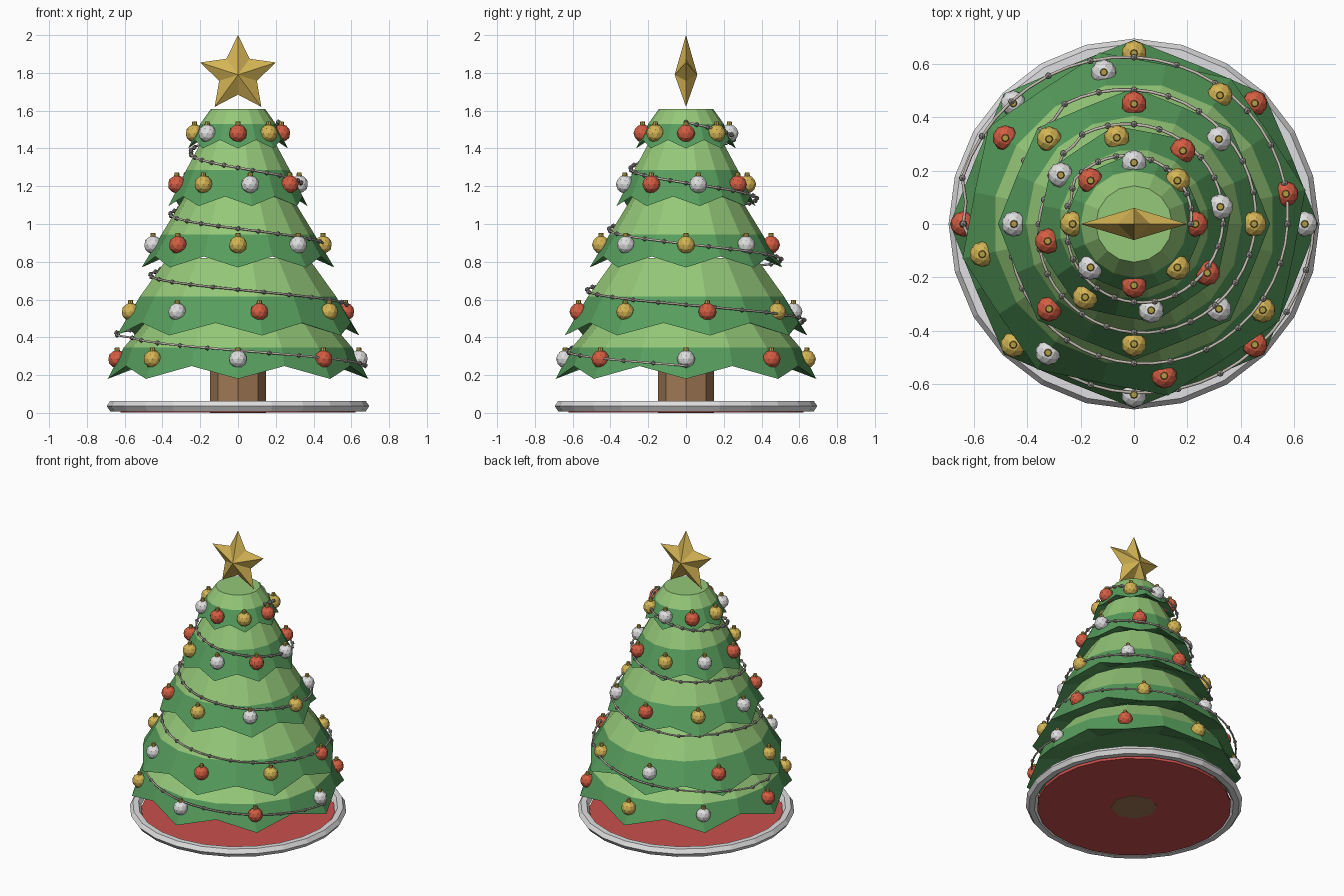
import bpy, bmesh
from math import sin, cos, pi, radians
from mathutils import Matrix, Vector

if "Cube" in bpy.data.objects:
    bpy.data.objects.remove(bpy.data.objects["Cube"])


def material(name, r, g, b):
    m = bpy.data.materials.new(name)
    m.use_nodes = True
    m.diffuse_color = (r, g, b, 1)
    m.node_tree.nodes["Principled BSDF"].inputs["Base Color"].default_value = (r, g, b, 1)
    return m


LIGHT = material("light green", .30, .58, .19)
DARK = material("dark green", .095, .34, .11)
GOLD = material("gold", .66, .46, .09)
RED = material("ornament red", .66, .11, .055)
CLOTH = material("skirt red", .58, .08, .075)
WHITE = material("white", .74, .74, .75)
BROWN = material("bark brown", .35, .19, .09)
WIRE = material("garland wire", .55, .50, .44)
BEAD = material("garland bead", .36, .34, .31)
CAP = material("cap gold", .46, .34, .06)


def finish(bm, name, *mats, recalc=True):
    if recalc:
        bmesh.ops.recalc_face_normals(bm, faces=bm.faces)
    me = bpy.data.meshes.new(name)
    bm.to_mesh(me)
    bm.free()
    for m in mats:
        me.materials.append(m)
    ob = bpy.data.objects.new(name, me)
    bpy.context.collection.objects.link(ob)
    return ob


def polar(r, a, z):
    return Vector((r * cos(a), r * sin(a), z))


def bridge(bm, lower, upper, index=0):
    n = len(lower)
    for i in range(n):
        j = (i + 1) % n
        f = bm.faces.new((lower[i], lower[j], upper[j], upper[i]))
        f.material_index = index


# Branch tiers: (radius, height) of leaf tips, colour change and top
TIERS = [
    ((.69, .18), (.605, .345), (.49, .48)),
    ((.655, .41), (.53, .615), (.38, .82)),
    ((.51, .77), (.405, .945), (.28, 1.15)),
    ((.375, 1.095), (.28, 1.285), (.19, 1.45)),
    ((.265, 1.40), (.20, 1.53), (.143, 1.61)),
]
SIDES = 16


def twist(tier):
    return radians(11.25) * (tier % 2)


def build_tier(t):
    (r0, z0), (r1, z1), (r2, z2) = TIERS[t]
    drop = .03 + .055 * r0
    bm = bmesh.new()

    def ring(r, z, zig=0):
        verts = []
        for i in range(SIDES):
            valley = zig * (i % 2)
            a = twist(t) + 2 * pi * i / SIDES
            verts.append(bm.verts.new(polar(r * (1 - .07 * valley), a, z + drop * valley)))
        return verts

    inner = ring(r0 * .72, z0 + drop * 1.3)
    rim = ring(r0, z0, 1)
    mid, top = ring(r1, z1), ring(r2, z2)
    bridge(bm, inner, rim, 1)
    bridge(bm, rim, mid, 1)
    bridge(bm, mid, top, 0)
    bm.faces.new(top)
    bm.faces.new(inner).material_index = 1
    finish(bm, f"branch_tier_{t + 1}", LIGHT, DARK)


for t in range(len(TIERS)):
    build_tier(t)

# Baubles: eight per tier, colours cycling, each with a small cap
BAUBLES = [(.64, .285), (.58, .535), (.45, .89), (.33, 1.21), (.23, 1.48)]
COLOURS = [WHITE, RED, GOLD]
for t, (r, z) in enumerate(BAUBLES):
    for k in range(8):
        p = polar(r, twist(t) + k * pi / 4, z)
        bm = bmesh.new()
        bmesh.ops.create_icosphere(bm, subdivisions=2, radius=.048, matrix=Matrix.Translation(p))
        body = set(bm.faces)
        bmesh.ops.create_cone(bm, cap_ends=True, segments=8, radius1=.015, radius2=.012, depth=.02,
                              matrix=Matrix.Translation(p + Vector((0, 0, .052))))
        for f in bm.faces:
            f.material_index = 0 if f in body else 1
        finish(bm, f"bauble_{t + 1}_{k + 1}", COLOURS[(t + k) % 3], CAP)


# Garland: four descending turns resting on the tier surfaces
def surface(z):
    best = 0
    for tier in TIERS:
        for (ra, za), (rb, zb) in zip(tier, tier[1:]):
            if za <= z <= zb:
                best = max(best, ra + (rb - ra) * (z - za) / (zb - za))
    return best


def garland(u):
    z = 1.54 - 1.29 * u
    r = sum(surface(z + d) for d in (-.012, 0, .012)) / 3
    return polar(r + .02, u * 8 * pi, z)


curve = bpy.data.curves.new("garland_wire", "CURVE")
curve.dimensions = "3D"
curve.bevel_depth = .006
curve.bevel_resolution = 1
spline = curve.splines.new("POLY")
STEPS = 192
spline.points.add(STEPS)
for i, pt in enumerate(spline.points):
    pt.co = (*garland(i / STEPS), 1)
curve.materials.append(WIRE)
bpy.context.collection.objects.link(bpy.data.objects.new("garland_wire", curve))

bm = bmesh.new()
for i in range(0, STEPS + 1, 2):
    bmesh.ops.create_icosphere(bm, subdivisions=1, radius=.014,
                               matrix=Matrix.Translation(garland(i / STEPS)))
finish(bm, "garland_beads", BEAD)

# Star: ten outline points joined to a front and a back peak
bm = bmesh.new()
outline = []
for i in range(10):
    r = .105 if i % 2 else .21
    a = pi / 2 + i * pi / 5
    outline.append(bm.verts.new((r * cos(a), 0, 1.79 + r * sin(a))))
for y in (-.06, .06):
    peak = bm.verts.new((0, y, 1.79))
    for i in range(10):
        bm.faces.new((outline[i], outline[(i + 1) % 10], peak))
finish(bm, "star", GOLD)


# Trunk and skirt cloth
def disc(name, sides, r, z0, z1, mat):
    bm = bmesh.new()
    bmesh.ops.create_cone(bm, cap_ends=True, segments=sides, radius1=r, radius2=r, depth=z1 - z0,
                          matrix=Matrix.Translation((0, 0, (z0 + z1) / 2)))
    finish(bm, name, mat)


disc("trunk", 8, .148, 0, .32, BROWN)
disc("skirt_cloth", 24, .622, .002, .022, CLOTH)

# Skirt trim: a soft six-sided ring
bm = bmesh.new()
rings = []
for j in range(6):
    b = j * pi / 3
    rings.append([bm.verts.new(polar(.658 + .037 * cos(b), 2 * pi * i / 24, .036 + .032 * sin(b)))
                  for i in range(24)])
for j in range(6):
    bridge(bm, rings[j], rings[(j + 1) % 6])
finish(bm, "skirt_trim", WHITE)
